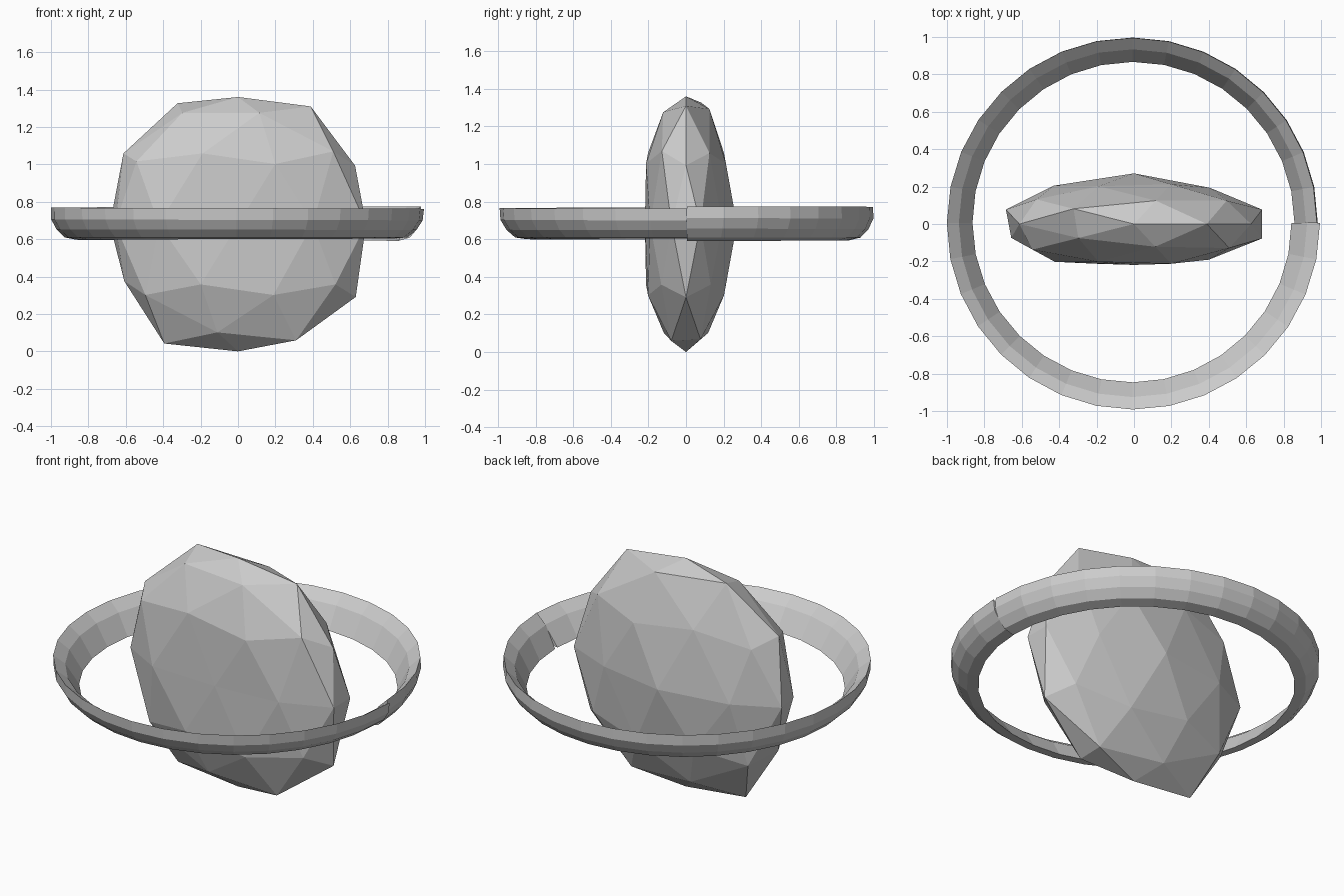
import bpy
import bmesh
from math import cos, sin, tau, radians
from mathutils import Vector

cube = bpy.data.objects.get("Cube")
if cube:
    bpy.data.objects.remove(cube, do_unlink=True)

# One plain grey for both parts
grey = bpy.data.materials.new("stone_grey")
grey.use_nodes = True
colour = (0.6, 0.6, 0.6, 1)
grey.diffuse_color = colour
grey.node_tree.nodes["Principled BSDF"].inputs["Base Color"].default_value = colour


def finish(bm, name):
    """Turn a bmesh into a flat-shaded grey object."""
    bmesh.ops.recalc_face_normals(bm, faces=bm.faces)
    mesh = bpy.data.meshes.new(name)
    bm.to_mesh(mesh)
    bm.free()
    mesh.materials.append(grey)
    obj = bpy.data.objects.new(name, mesh)
    bpy.context.scene.collection.objects.link(obj)
    return obj


# Flattened rock: a faceted ball whose corners are pushed in or out
CENTRE_HEIGHT = 0.68
USUAL_RADIUS = 0.72
FLATTENING = 0.347
# Direction of a corner and its radius
uneven_corners = [
    ((0, 0, 1), 0.68),
    ((0, 0, -1), 0.68),
    ((0.53, 0, 0.85), 0.74),
    ((-0.43, 0.31, 0.85), 0.76),
    ((-0.43, -0.31, 0.85), 0.7),
    ((0.16, -0.5, 0.85), 0.7),
    ((-0.53, 0, -0.85), 0.75),
    ((0.43, -0.31, -0.85), 0.73),
    ((-0.16, -0.5, -0.85), 0.68),
    ((-0.16, 0.5, -0.85), 0.68),
    ((0.89, 0, 0.45), 0.7),
    ((-0.89, 0, -0.45), 0.68),
    ((0.85, 0, -0.53), 0.74),
    ((-0.72, -0.53, 0.45), 0.75),
    ((0.69, -0.5, 0.53), 0.74),
    ((0, 1, 0), 0.78),
    ((0, -1, 0), 0.63),
    ((0.59, -0.81, 0), 0.68),
    ((-0.59, 0.81, 0), 0.73),
    ((0.59, 0.81, 0), 0.69),
    ((-0.95, -0.31, 0), 0.69),
]
bm = bmesh.new()
bmesh.ops.create_icosphere(bm, subdivisions=2, radius=1)
corners = {v: v.co.normalized() for v in bm.verts}
radius = {v: USUAL_RADIUS for v in bm.verts}
for direction, size in uneven_corners:
    target = Vector(direction)
    nearest = max(corners, key=lambda v: corners[v].dot(target))
    radius[nearest] = size
for v, direction in corners.items():
    v.co = direction * radius[v]
    v.co.y *= FLATTENING
    v.co.z += CENTRE_HEIGHT
finish(bm, "rock")

# Ring: a thin lens section swept once round, leaning over as it goes,
# so that its two ends do not quite meet
SEGMENTS = 32
RING_RADIUS = 0.925
# (along the section, towards the outside)
section = [(0.11, 0), (0.06, 0.038), (0, 0.049), (-0.062, 0.041),
           (-0.11, 0), (0.03, -0.018)]
bm = bmesh.new()
loops = []
for i in range(SEGMENTS + 1):
    t = i / SEGMENTS
    turn = tau * t
    lean = radians(57 - 11 * t)
    loop = []
    for along, out in section:
        r = RING_RADIUS + along * cos(lean) + out * sin(lean)
        z = along * sin(lean) - out * cos(lean)
        loop.append(bm.verts.new((r * cos(turn) - 0.007,
                                  r * sin(turn) + 0.006,
                                  z + CENTRE_HEIGHT + 0.003)))
    loops.append(loop)
count = len(section)
for a, b in zip(loops, loops[1:]):
    for j in range(count):
        k = (j + 1) % count
        bm.faces.new((a[j], a[k], b[k], b[j]))
# Close the two ends
bm.faces.new(loops[0])
bm.faces.new(loops[-1])
finish(bm, "ring")
